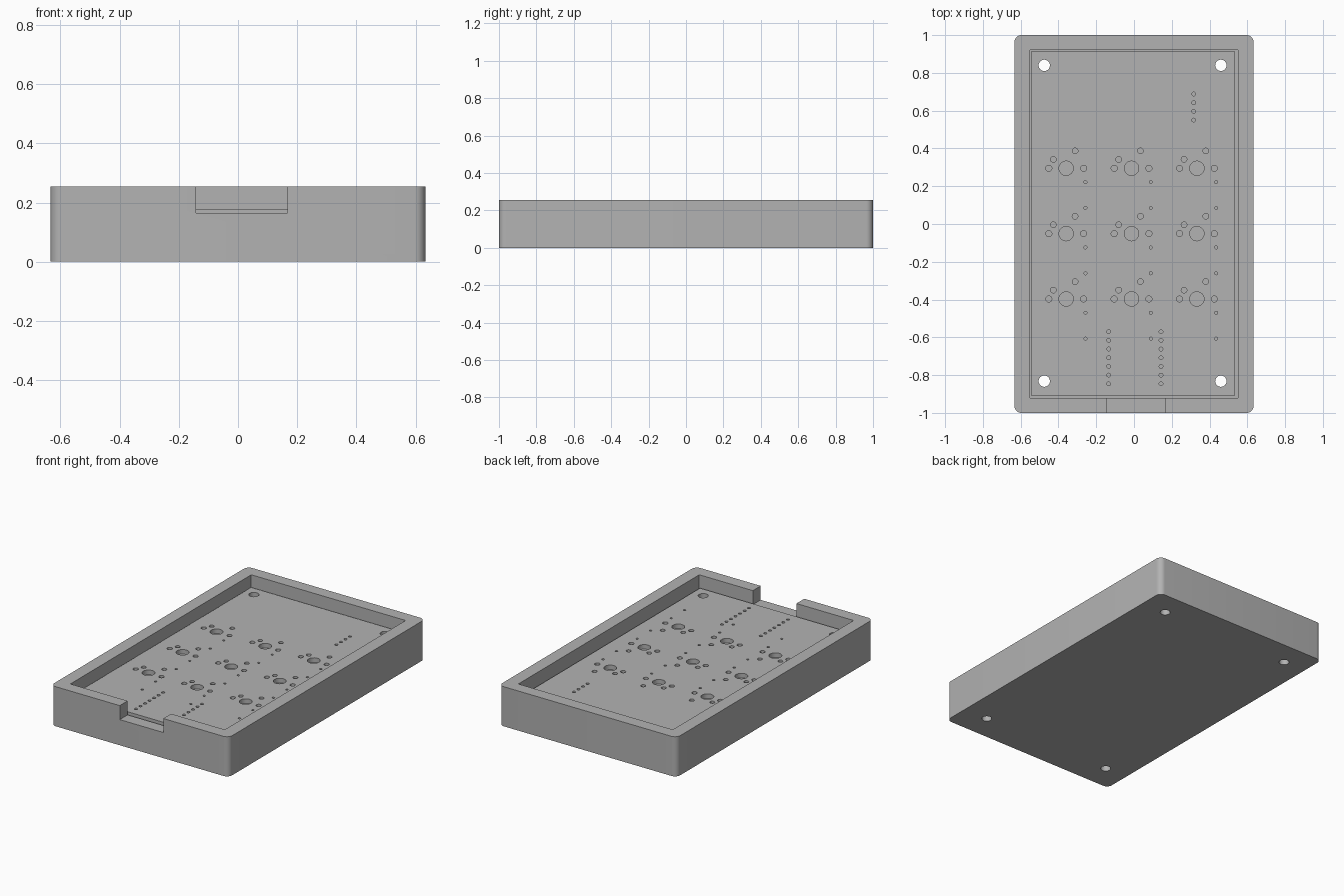
import bpy, bmesh, math
from mathutils import Matrix, Vector

if "Cube" in bpy.data.objects:
    bpy.data.objects.remove(bpy.data.objects["Cube"], do_unlink=True)

grey = bpy.data.materials.new("plain grey")
grey.use_nodes = True
COLOUR = (0.45, 0.45, 0.45, 1)
grey.diffuse_color = COLOUR
grey.node_tree.nodes["Principled BSDF"].inputs["Base Color"].default_value = COLOUR

HEIGHT, FLOOR, BOARD_TOP, NOTCH_Z = 0.255, 0.149, 0.178, 0.165


def add_box(bm, x0, x1, y0, y1, z0, z1):
    size = Matrix.Diagonal((x1 - x0, y1 - y0, z1 - z0, 1))
    centre = Matrix.Translation(((x0 + x1) / 2, (y0 + y1) / 2, (z0 + z1) / 2))
    return bmesh.ops.create_cube(bm, size=1, matrix=centre @ size)["verts"]


def add_pin(bm, x, y, radius, segments=24):
    bmesh.ops.create_cone(bm, cap_ends=True, segments=segments, radius1=radius,
                          radius2=radius, depth=1, matrix=Matrix.Translation((x, y, 0)))


def make_object(name, bm):
    mesh = bpy.data.meshes.new(name)
    bm.to_mesh(mesh)
    bm.free()
    mesh.materials.append(grey)
    obj = bpy.data.objects.new(name, mesh)
    bpy.context.collection.objects.link(obj)
    return obj


def cut(target, cutter):
    mod = target.modifiers.new(cutter.name, "BOOLEAN")
    mod.operation, mod.solver, mod.object = "DIFFERENCE", "EXACT", cutter
    bpy.context.view_layer.objects.active = target
    bpy.ops.object.modifier_apply(modifier=mod.name)
    bpy.data.objects.remove(cutter, do_unlink=True)


def smooth(obj):
    bpy.ops.object.select_all(action="DESELECT")
    obj.select_set(True)
    bpy.context.view_layer.objects.active = obj
    bpy.ops.object.shade_smooth_by_angle(angle=math.radians(30))


mounts = [(x, y) for x in (-0.475, 0.46) for y in (-0.832, 0.84)]

# Case: block with rounded upright corners
bm = bmesh.new()
add_box(bm, -0.633, 0.633, -1, 1, 0, HEIGHT)
upright = [e for e in bm.edges if abs(e.verts[0].co.z - e.verts[1].co.z) > 0.1]
bmesh.ops.bevel(bm, geom=upright, offset=0.037, segments=8, profile=0.5, affect="EDGES")
case = make_object("case", bm)

# Board recess
bm = bmesh.new()
add_box(bm, -0.55, 0.55, -0.92, 0.92, FLOOR, 1)
cut(case, make_object("recess_cutter", bm))

# Cable notch in the front wall
bm = bmesh.new()
add_box(bm, -0.142, 0.168, -1.1, -0.9, NOTCH_Z, 1)
cut(case, make_object("notch_cutter", bm))

# Screw holes through the base
bm = bmesh.new()
for x, y in mounts:
    add_pin(bm, x, y, 0.03, 32)
cut(case, make_object("screw_cutter", bm))
smooth(case)

# Circuit board
bm = bmesh.new()
add_box(bm, -0.545, 0.535, -0.907, 0.912, FLOOR, BOARD_TOP)
board = make_object("circuit_board", bm)

# Board holes: screws, switch footprints, diodes and pin headers
bm = bmesh.new()
for x, y in mounts:
    add_pin(bm, x, y, 0.03, 32)
footprint = [(0, 0, 0.038), (-0.092, 0, 0.016), (0.092, 0, 0.016), (-0.068, 0.047, 0.015),
             (0.047, 0.092, 0.015), (0.102, -0.073, 0.008), (0.102, -0.21, 0.008)]
for column in range(3):
    for row in range(3):
        for dx, dy, radius in footprint:
            add_pin(bm, -0.359 + 0.346 * column + dx, 0.295 - 0.346 * row + dy, radius)
for x, top, count in ((-0.134, -0.57, 7), (0.143, -0.57, 7), (0.316, 0.688, 4)):
    for i in range(count):
        add_pin(bm, x, top - 0.046 * i, 0.01)
cut(board, make_object("board_hole_cutter", bm))
smooth(board)
